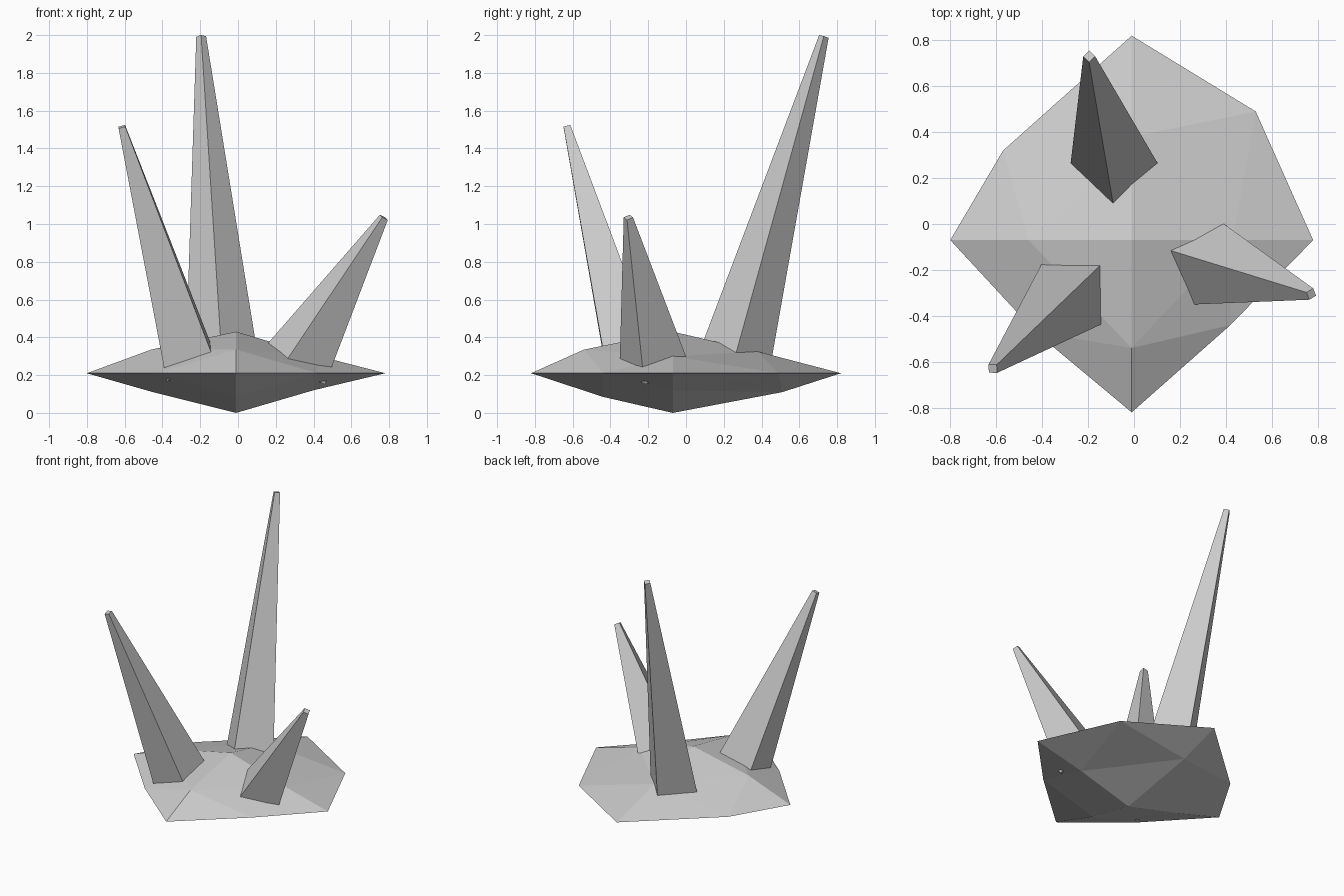
import bpy, bmesh, math
from mathutils import Vector

if "Cube" in bpy.data.objects:
    bpy.data.objects.remove(bpy.data.objects["Cube"])


def finish(name, bm):
    bmesh.ops.recalc_face_normals(bm, faces=bm.faces)
    mesh = bpy.data.meshes.new(name)
    bm.to_mesh(mesh)
    bm.free()
    obj = bpy.data.objects.new(name, mesh)
    bpy.context.collection.objects.link(obj)
    return obj


# Base rock: irregular octahedron split once (right, back, left, front order)
def rock_base():
    bm = bmesh.new()
    cx, cy, mid_z = -0.01, -0.07, 0.21
    corners = [(0.78, cy), (cx, 0.82), (-0.80, cy), (cx, -0.82)]
    between = [(0.53, 0.49), (-0.57, 0.32), (-0.43, -0.47), (0.42, -0.44)]
    upper = [(0.43, cy, 0.30), (cx, 0.38, 0.325), (-0.46, cy, 0.335), (cx, -0.54, 0.335)]
    lower = [(0.40, cy, 0.12), (cx, 0.51, 0.11), (-0.45, cy, 0.11), (cx, -0.44, 0.085)]
    E = [bm.verts.new((x, y, mid_z)) for x, y in corners]
    M = [bm.verts.new((x, y, mid_z)) for x, y in between]
    for ring, pole_z in ((upper, 0.43), (lower, 0.0)):
        R = [bm.verts.new(p) for p in ring]
        pole = bm.verts.new((cx, cy, pole_z))
        for k in range(4):
            n = (k + 1) % 4
            for tri in ((E[k], M[k], R[k]), (M[k], E[n], R[n]),
                        (R[k], M[k], R[n]), (R[k], R[n], pole)):
                bm.faces.new(tri)
    return finish("rock_base", bm)


# Four-sided tapered crystal spike; hint is the direction of one corner
def spike(name, base, tip, hint, r_base=0.195, r_tip=0.026):
    base, tip, hint = Vector(base), Vector(tip), Vector(hint)
    u = (tip - base).normalized()
    p = (hint - u * hint.dot(u)).normalized()
    q = u.cross(p)
    bm = bmesh.new()
    rings = []
    for c, r in ((base, r_base), (tip, r_tip)):
        rings.append([bm.verts.new(c + r * (p * math.cos(a) + q * math.sin(a)))
                      for a in (i * math.pi / 2 for i in range(4))])
    lo, hi = rings
    bm.faces.new(lo[::-1])
    bm.faces.new(hi)
    for i in range(4):
        j = (i + 1) % 4
        bm.faces.new((lo[i], lo[j], hi[j], hi[i]))
    return finish(name, bm)


rock_base()
spike("tall_back_spike", (-0.083, 0.25, 0.25), (-0.195, 0.73, 1.993), (0, -1, 0))
spike("left_front_spike", (-0.25, -0.285, 0.24), (-0.615, -0.63, 1.515), (1, 1, 0))
spike("short_right_spike", (0.304, -0.166, 0.253), (0.772, -0.305, 1.035), (0.8, -0.277, -0.53))
